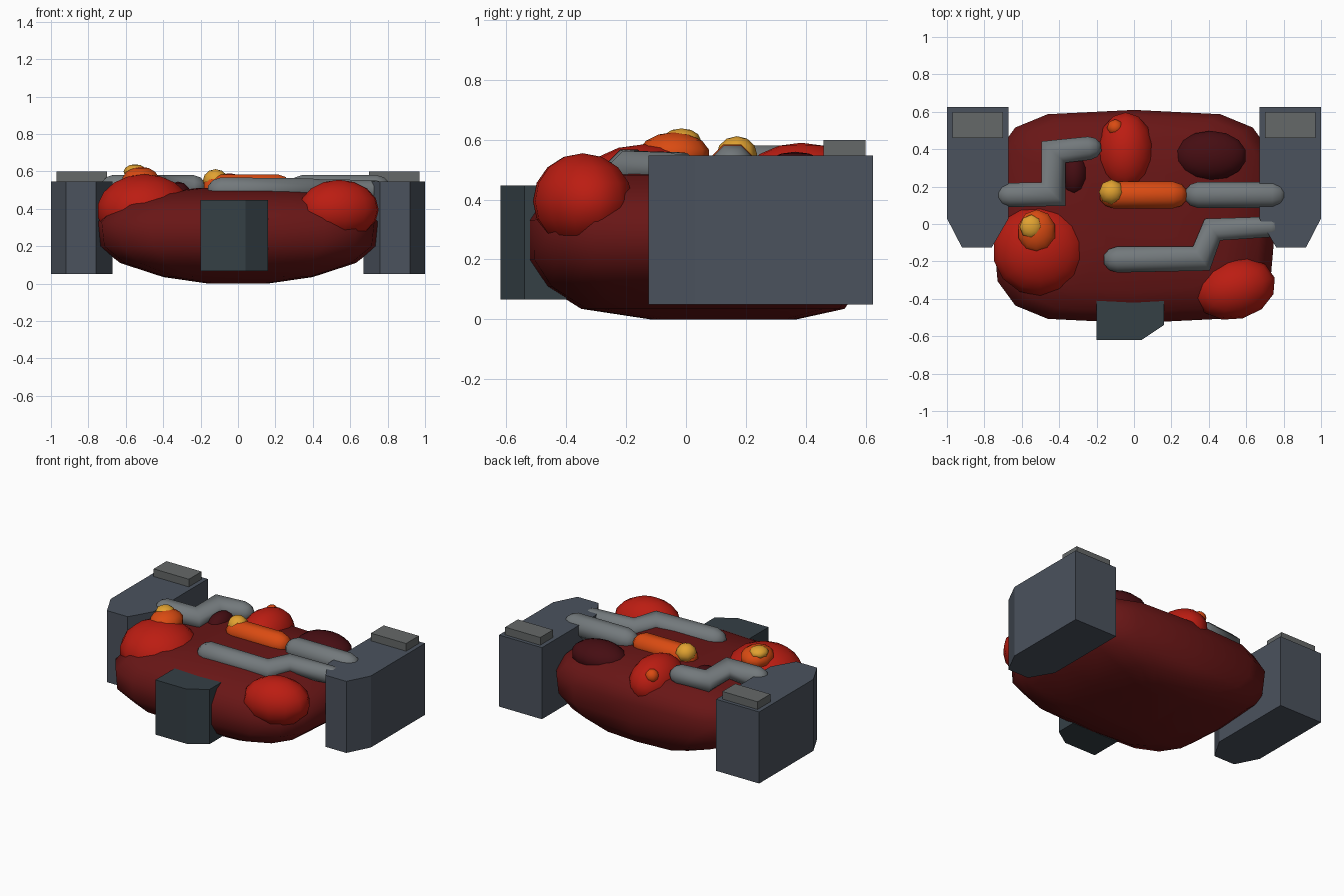
import bpy, bmesh, math
from mathutils import Vector

if "Cube" in bpy.data.objects:
    bpy.data.objects.remove(bpy.data.objects["Cube"])

COLORS = {
    "flesh": (0.14, 0.008, 0.008), "red": (0.5, 0.012, 0.006),
    "maroon": (0.06, 0.004, 0.006), "orange": (0.7, 0.07, 0.006),
    "yellow": (0.75, 0.36, 0.03), "slate": (0.07, 0.085, 0.11),
    "dark_slate": (0.035, 0.05, 0.06), "plate_grey": (0.13, 0.14, 0.14),
    "pipe_grey": (0.17, 0.19, 0.2),
}
MATS = {}
for key, c in COLORS.items():
    MATS[key] = bpy.data.materials.new(key)
    MATS[key].diffuse_color = (*c, 1)


def finish(name, bm, mat, smooth=True):
    bmesh.ops.recalc_face_normals(bm, faces=bm.faces)
    mesh = bpy.data.meshes.new(name)
    bm.to_mesh(mesh)
    bm.free()
    for p in mesh.polygons:
        p.use_smooth = smooth
    mesh.materials.append(MATS[mat])
    obj = bpy.data.objects.new(name, mesh)
    bpy.context.collection.objects.link(obj)
    return obj


def loft(name, rings, mat, smooth=True):
    bm = bmesh.new()
    loops = [[bm.verts.new(p) for p in ring] for ring in rings]
    n = len(loops[0])
    for a, b in zip(loops, loops[1:]):
        for i in range(n):
            j = (i + 1) % n
            bm.faces.new((a[i], a[j], b[j], b[i]))
    bm.faces.new(loops[0])
    bm.faces.new(loops[-1])
    return finish(name, bm, mat, smooth)


def prism(name, outline, z0, z1, mat):
    return loft(name, [[(x, y, z) for x, y in outline] for z in (z0, z1)], mat, False)


def blob(name, loc, radii, mat, segs=14, rings=9, turn=0):
    bm = bmesh.new()
    bmesh.ops.create_uvsphere(bm, u_segments=segs, v_segments=rings, radius=1)
    obj = finish(name, bm, mat)
    obj.location, obj.scale = loc, radii
    obj.rotation_euler.z = math.radians(turn)
    return obj


def pipe(name, path, r, z, mat="pipe_grey", r_end=None, sides=8):
    """Mitred tube along a flat path with rounded ends."""
    pts = [Vector(p) for p in path]
    d0 = (pts[1] - pts[0]).normalized()
    d1 = (pts[-1] - pts[-2]).normalized()
    r_end = r_end or r
    stations = [(pts[0] + d0 * r * a, d0.orthogonal(), r * s)
                for a, s in ((-1, 0.35), (-0.6, 0.8), (0, 1))]
    for k in range(1, len(pts) - 1):
        n0 = (pts[k] - pts[k - 1]).normalized().orthogonal()
        n1 = (pts[k + 1] - pts[k]).normalized().orthogonal()
        rk = r + (r_end - r) * k / (len(pts) - 1)
        stations.append((pts[k], (n0 + n1) * (1 / (1 + n0.dot(n1))), rk))
    stations += [(pts[-1] + d1 * r_end * a, d1.orthogonal(), r_end * s)
                 for a, s in ((0, 1), (0.6, 0.8), (1, 0.35))]
    rings = []
    for p, side, rad in stations:
        ring = []
        for i in range(sides):
            t = math.tau * (i + 0.5) / sides
            q = p + side * rad * math.cos(t) * 1.06
            ring.append((q.x, q.y, z + rad * math.sin(t) * 1.06))
        rings.append(ring)
    return loft(name, rings, mat)


# Main body: rounded-rectangle rings (z, half width, front y, back y)
SECTIONS = [(0, .16, -.12, .37), (.035, .40, -.35, .53), (.11, .63, -.47, .58),
            (.20, .745, -.53, .605), (.33, .76, -.53, .61), (.42, .68, -.47, .58),
            (.48, .50, -.36, .48), (.51, .22, -.15, .30)]


def power(v, e=0.52):
    return math.copysign(abs(v) ** e, v)


body_rings = []
for z, rx, y0, y1 in SECTIONS:
    body_rings.append([(rx * power(math.cos(t)),
                        (y0 + y1) / 2 + (y1 - y0) / 2 * power(math.sin(t)), z)
                       for t in (math.tau * i / 16 for i in range(16))])
loft("body", body_rings, "flesh")

# Side housings with chamfered front corners, and their top plates
for side, s in (("left", -1), ("right", 1)):
    prism(side + "_housing", [(s * x, y) for x, y in (
        (.67, .625), (1, .625), (1, .03), (.92, -.125), (.76, -.125), (.67, .03))],
        .05, .547, "slate")
    prism(side + "_housing_plate", [(s * x, y) for x, y in (
        (.70, .46), (.97, .46), (.97, .60), (.70, .60))], .54, .60, "plate_grey")

# Front block
prism("front_block", [(-.2, -.62), (.04, -.62), (.16, -.54), (.16, -.40), (-.2, -.40)],
      .067, .447, "dark_slate")

# Growths on the body
blob("large_growth", (-.50, -.14, .39), (.26, .25, .195), "red")
blob("front_growth", (.54, -.345, .395), (.22, .165, .16), "red", 12, 8, 15)
blob("rear_growth", (-.045, .385, .43), (.155, .215, .16), "red")
blob("rear_dark_growth", (.41, .365, .46), (.195, .135, .1), "maroon")
blob("small_dark_growth", (-.32, .27, .46), (.075, .12, .085), "maroon", 10, 7)
blob("rear_spot", (-.10, .515, .515), (.045, .045, .045), "orange", 8, 6)
blob("growth_cap", (-.52, -.04, .55), (.105, .12, .075), "orange", 10, 7)
blob("growth_tip", (-.55, -.015, .598), (.062, .065, .04), "yellow", 8, 6)

# Glowing tube with a yellow bulb
pipe("orange_tube", [(-.11, .155), (.21, .155)], .073, .513, "orange")
blob("tube_bulb", (-.12, .17, .55), (.068, .068, .062), "yellow", 8, 6)

# Grey pipes
pipe("left_pipe", [(-.665, .155), (-.43, .16), (-.43, .385), (-.24, .405)],
     .066, .517, r_end=.064)
pipe("right_pipe", [(.345, .155), (.74, .155)], .072, .51)
pipe("front_pipe", [(-.09, -.19), (.36, -.185), (.42, -.03), (.735, -.015)],
     .071, .498, r_end=.056)

for m in bpy.data.materials:
    if m.users and not m.is_grease_pencil:
        m.use_nodes = True
        m.node_tree.nodes["Principled BSDF"].inputs["Base Color"].default_value = m.diffuse_color
